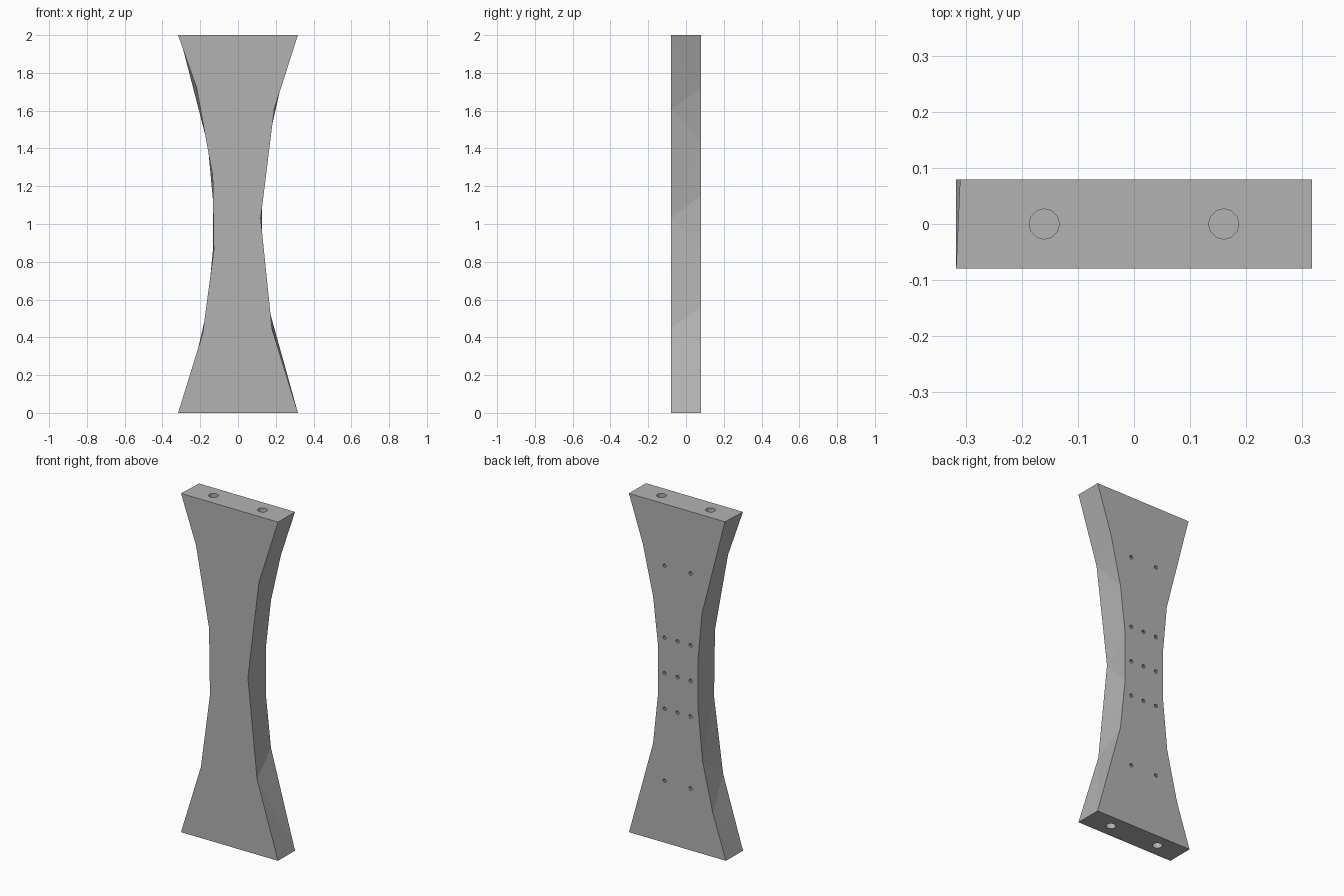
import bpy, bmesh, math
from mathutils import Matrix, Vector

if "Cube" in bpy.data.objects:
    bpy.data.objects.remove(bpy.data.objects["Cube"])

T = 0.079  # half thickness

# Edge outlines (x, z) from top to bottom; front and back differ slightly
FRONT_R = [(.317, 2), (.192, 1.61), (.12, 1.03), (.18, .445), (.317, 0)]
BACK_R = [(.317, 2), (.225, 1.72), (.16, 1.435), (.127, 1.15), (.127, .87), (.16, .565), (.317, 0)]
FRONT_L = [(-.317, 2), (-.219, 1.72), (-.134, 1.255), (-.128, .86), (-.187, .42), (-.317, 0)]
BACK_L = [(-.31, 2), (-.16, 1.42), (-.133, 1.13), (-.133, .86), (-.163, .55), (-.23, .26), (-.317, 0)]

grey = bpy.data.materials.new("grey")
grey.diffuse_color = (0.45, 0.45, 0.45, 1)
grey.use_nodes = True
grey.node_tree.nodes["Principled BSDF"].inputs["Base Color"].default_value = grey.diffuse_color


def bridge(bm, a, b):
    """Triangle strip between two edge lines, stepping to the nearer next point."""
    i = j = 0
    while i < len(a) - 1 or j < len(b) - 1:
        step_a = j == len(b) - 1 or (
            i < len(a) - 1 and
            (a[i + 1].co - b[j].co).length < (b[j + 1].co - a[i].co).length)
        if step_a:
            bm.faces.new((a[i], a[i + 1], b[j]))
            i += 1
        else:
            bm.faces.new((a[i], b[j + 1], b[j]))
            j += 1


def finish(bm, name):
    bmesh.ops.recalc_face_normals(bm, faces=bm.faces)
    mesh = bpy.data.meshes.new(name)
    bm.to_mesh(mesh)
    bm.free()
    mesh.materials.append(grey)
    obj = bpy.data.objects.new(name, mesh)
    bpy.context.collection.objects.link(obj)
    return obj


# Waisted plate
bm = bmesh.new()
fr, br, fl, bl = [[bm.verts.new((x, y, z)) for x, z in line] for line, y in
                  ((FRONT_R, -T), (BACK_R, T), (FRONT_L, -T), (BACK_L, T))]
bm.faces.new(fr + fl[::-1])
bm.faces.new(br + bl[::-1])
bridge(bm, fr, br)
bridge(bm, fl, bl)
bm.faces.new((fr[0], br[0], bl[0], fl[0]))
bm.faces.new((fr[-1], br[-1], bl[-1], fl[-1]))
plate = finish(bm, "waisted_plate")

# Hole cutter: dowel holes in both ends, screw holes in the back
bm = bmesh.new()


def drill(pos, radius, depth, rot, sides):
    bmesh.ops.create_cone(bm, cap_ends=True, segments=sides, radius1=radius, radius2=radius,
                          depth=2 * depth, matrix=Matrix.Translation(Vector(pos)) @ rot)


for x in (-.16, .16):
    for z in (0, 2):
        drill((x, 0, z), .027, .2, Matrix.Identity(4), 12)
across = Matrix.Rotation(math.pi / 2, 4, 'X')
for dz in (-.635, -.21, 0, .21, .635):
    for x in (-.085, 0, .085):
        if x or abs(dz) < .5:
            drill((x, T, 1 + dz), .011, .08, across, 10)
cutter = finish(bm, "hole_cutter")
cutter.hide_render = True

mod = plate.modifiers.new("holes", 'BOOLEAN')
mod.operation = 'DIFFERENCE'
mod.solver = 'EXACT'
mod.object = cutter
bpy.context.view_layer.objects.active = plate
plate.select_set(True)
bpy.ops.object.modifier_apply(modifier=mod.name)
bpy.data.objects.remove(cutter)
